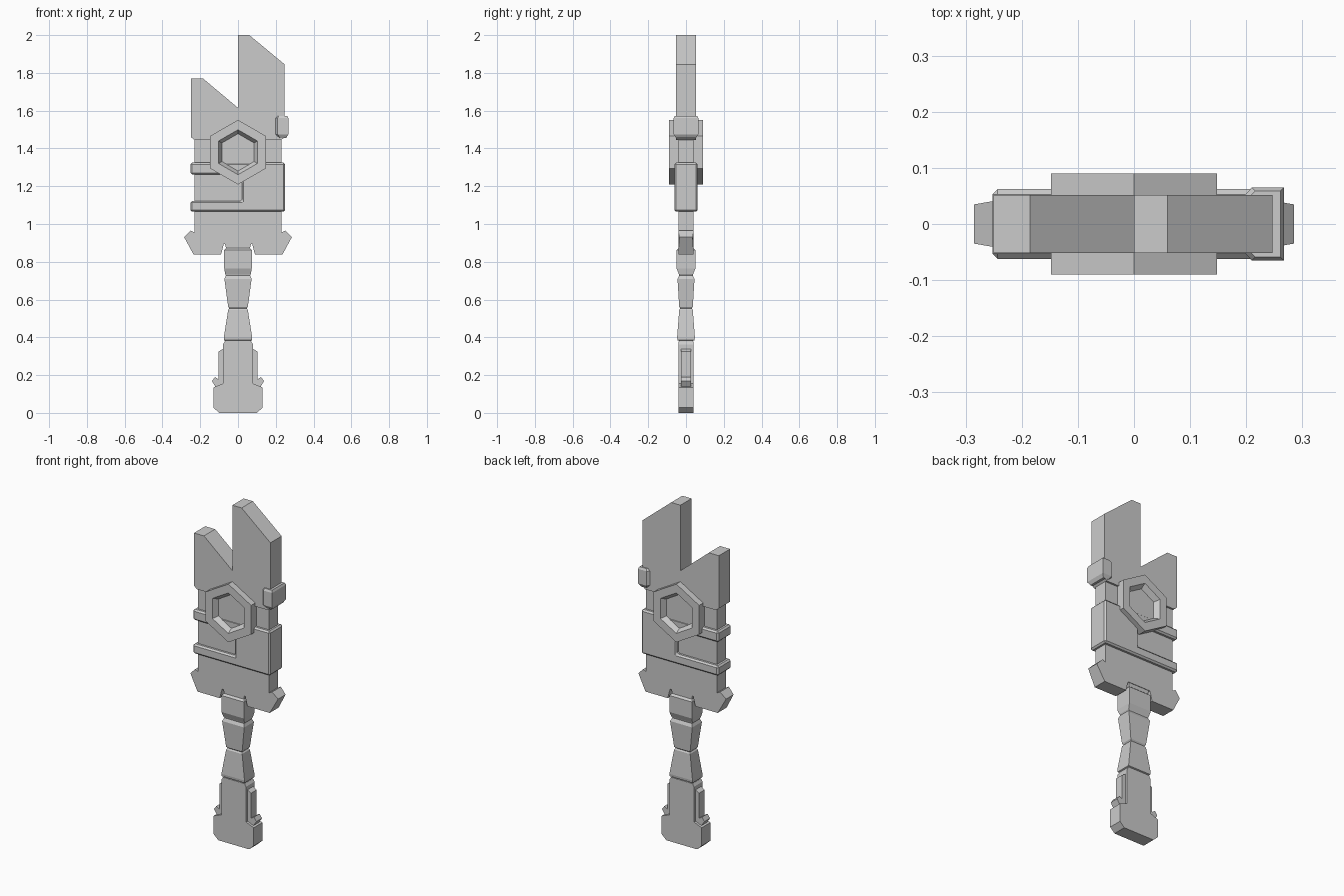
import bpy, bmesh, math


def finish(name, bm):
    bmesh.ops.recalc_face_normals(bm, faces=bm.faces)
    me = bpy.data.meshes.new(name)
    bm.to_mesh(me)
    bm.free()
    ob = bpy.data.objects.new(name, me)
    bpy.context.collection.objects.link(ob)
    return ob


def loft(name, rings):
    """Skin a list of equal-length point rings and cap both ends."""
    bm = bmesh.new()
    rs = [[bm.verts.new(p) for p in r] for r in rings]
    n = len(rs[0])
    for a, b in zip(rs, rs[1:]):
        for i in range(n):
            j = (i + 1) % n
            bm.faces.new((a[i], a[j], b[j], b[i]))
    bm.faces.new(rs[0])
    bm.faces.new(rs[-1])
    return finish(name, bm)


def plate(name, profile, half, tip=None):
    """Extrude an x/z outline through y; points beyond tip are thinned."""
    def ring(s):
        return [(x, s * half * (0.85 if tip and abs(x) > tip else 1), z)
                for x, z in profile]
    return loft(name, [ring(-1), ring(1)])


def mirrored(half_profile):
    return half_profile + [(-x, z) for x, z in reversed(half_profile)]


def rect(z, hx, hy):
    return [(-hx, -hy, z), (hx, -hy, z), (hx, hy, z), (-hx, hy, z)]


# Split blade
plate("blade", [(-0.23, 1.445), (0.23, 1.445), (0.247, 1.46), (0.247, 1.845),
                (0.06, 2.0), (0, 2.0), (0, 1.615), (-0.185, 1.77),
                (-0.25, 1.77), (-0.25, 1.46)], 0.052)

# Core with flared guard at its base
plate("core_and_guard", mirrored([(0.075, 0.895), (0.09, 0.838), (0.235, 0.838),
                                  (0.285, 0.93), (0.25, 0.965), (0.231, 0.955),
                                  (0.231, 1.46)]), 0.041, tip=0.26)

# Raised C-shaped band wrapping the core
band = plate("band", [(-0.252, 1.065), (0.25, 1.065), (0.25, 1.325),
                      (-0.252, 1.325), (-0.252, 1.262), (0.02, 1.262),
                      (0.02, 1.122), (-0.252, 1.122)], 0.062)
bev = band.modifiers.new("chamfer", 'BEVEL')
bev.width, bev.segments = 0.009, 1

# Hexagonal boss, recessed on both faces
def hexagon(r, y):
    return [(r * math.sin(i * math.pi / 3), y, 1.38 + r * math.cos(i * math.pi / 3))
            for i in range(6)]

loft("hex_boss", [hexagon(r, y) for r, y in
                  [(0.098, -0.06), (0.119, -0.09), (0.171, -0.09),
                   (0.171, 0.09), (0.119, 0.09), (0.098, 0.06)]])

# Clip on the right edge of the blade
def clip_ring(z, d):
    a, b = 0.065 - d, 0.052 - d
    return [(0.198 + d, -b, z), (0.21 + d, -a, z), (0.267 - d, -a, z),
            (0.267 - d, a, z), (0.21 + d, a, z), (0.198 + d, b, z)]

loft("edge_clip", [clip_ring(1.455, 0.012), clip_ring(1.475, 0),
                   clip_ring(1.56, 0), clip_ring(1.572, 0.006)])

# Segmented grip
loft("grip", [rect(*s) for s in [
    (0.36, 0.068, 0.037), (0.382, 0.068, 0.037), (0.385, 0.075, 0.045), (0.40, 0.075, 0.047),
    (0.545, 0.052, 0.036), (0.553, 0.046, 0.03), (0.561, 0.052, 0.036),
    (0.71, 0.072, 0.045), (0.728, 0.064, 0.036), (0.735, 0.068, 0.038),
    (0.765, 0.073, 0.05), (0.862, 0.073, 0.05), (0.872, 0.064, 0.038),
    (0.885, 0.066, 0.038), (0.91, 0.075, 0.038)]])

# Pommel
plate("pommel", mirrored([(0.10, 0), (0.13, 0.028), (0.13, 0.135),
                          (0.08, 0.155), (0.08, 0.362), (0.07, 0.378)]), 0.04)

# Side rails with small barbs
for side, s in (("left", -1), ("right", 1)):
    plate(f"pommel_rail_{side}", [(s * x, z) for x, z in
          [(0.07, 0.13), (0.115, 0.132), (0.138, 0.168), (0.122, 0.19),
           (0.103, 0.178), (0.103, 0.325), (0.07, 0.345)]], 0.026)
